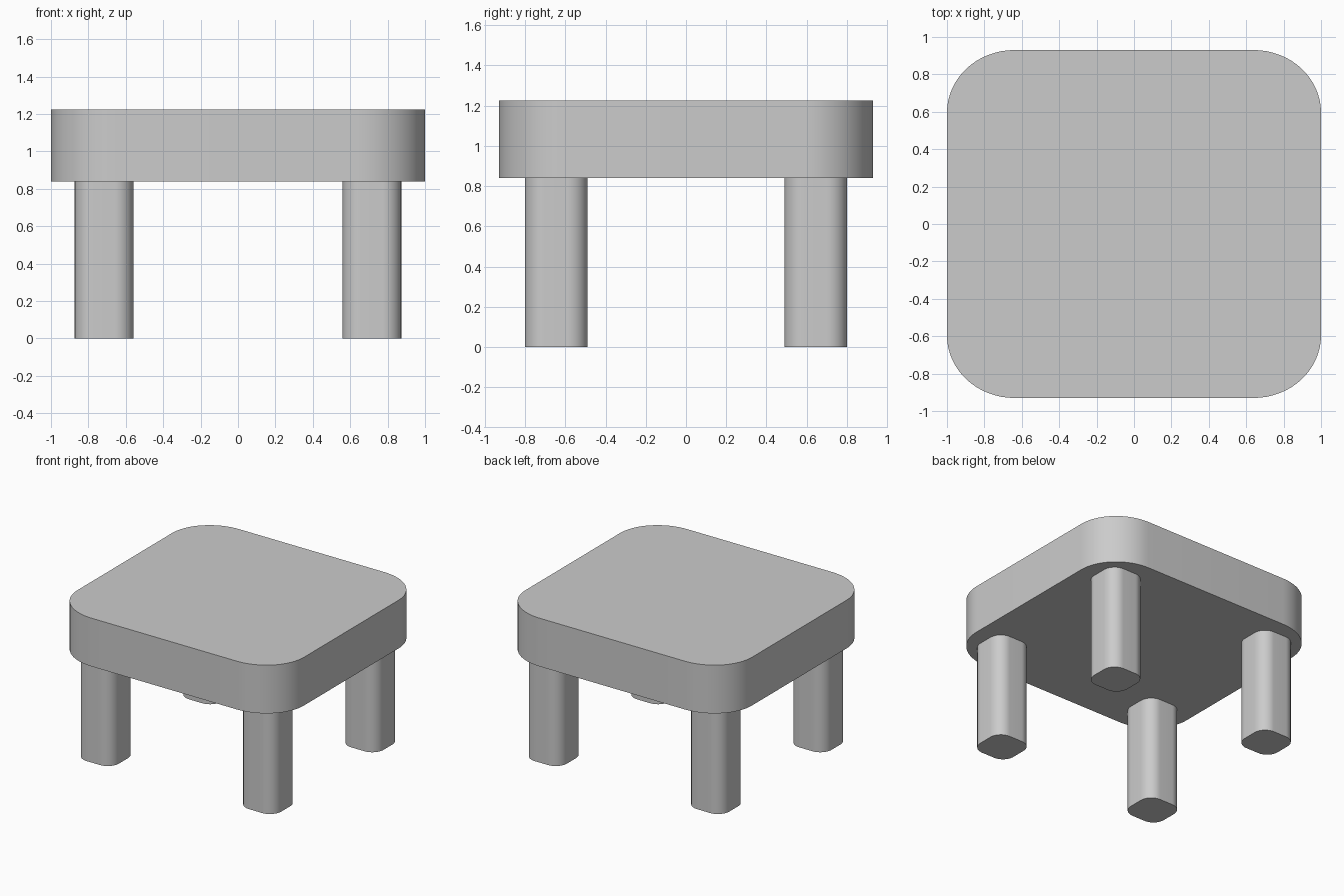
import bpy
import bmesh
import math

cube = bpy.data.objects.get("Cube")
if cube:
    bpy.data.objects.remove(cube, do_unlink=True)

# Single plain grey
grey = bpy.data.materials.new("light_grey")
grey.use_nodes = True
colour = (0.6, 0.6, 0.6, 1.0)
grey.diffuse_color = colour
grey.node_tree.nodes["Principled BSDF"].inputs["Base Color"].default_value = colour


def rounded_block(name, centre, half, radius, z_low, z_high, steps=16):
    """Upright prism whose outline is a rectangle with rounded corners."""
    bm = bmesh.new()
    outline = []
    for corner, (sx, sy) in enumerate([(1, 1), (-1, 1), (-1, -1), (1, -1)]):
        for i in range(steps + 1):
            a = math.pi / 2 * (corner + i / steps)
            x = sx * (half[0] - radius[0]) + radius[0] * math.cos(a)
            y = sy * (half[1] - radius[1]) + radius[1] * math.sin(a)
            outline.append(bm.verts.new((x, y, 0)))
    base = bm.faces.new(outline)
    extruded = bmesh.ops.extrude_face_region(bm, geom=[base])["geom"]
    top = [v for v in extruded if isinstance(v, bmesh.types.BMVert)]
    bmesh.ops.translate(bm, verts=top, vec=(0, 0, z_high - z_low))
    bmesh.ops.recalc_face_normals(bm, faces=bm.faces)
    mesh = bpy.data.meshes.new(name)
    bm.to_mesh(mesh)
    bm.free()
    mesh.materials.append(grey)
    obj = bpy.data.objects.new(name, mesh)
    obj.location = (centre[0], centre[1], z_low)
    bpy.context.collection.objects.link(obj)
    bpy.ops.object.select_all(action='DESELECT')
    obj.select_set(True)
    bpy.context.view_layer.objects.active = obj
    bpy.ops.object.shade_smooth_by_angle(angle=math.radians(30))
    return obj


# Thick top slab
rounded_block("table_top", (0, 0), (1.0, 0.93), (0.36, 0.335), 0.84, 1.225)

# Four legs
for side, sx in (("left", 1), ("right", -1)):
    for end, sy in (("front", -1), ("back", 1)):
        rounded_block(f"{end}_{side}_leg", (sx * 0.716, sy * 0.645),
                      (0.157, 0.156), (0.1, 0.1), 0, 0.84)
